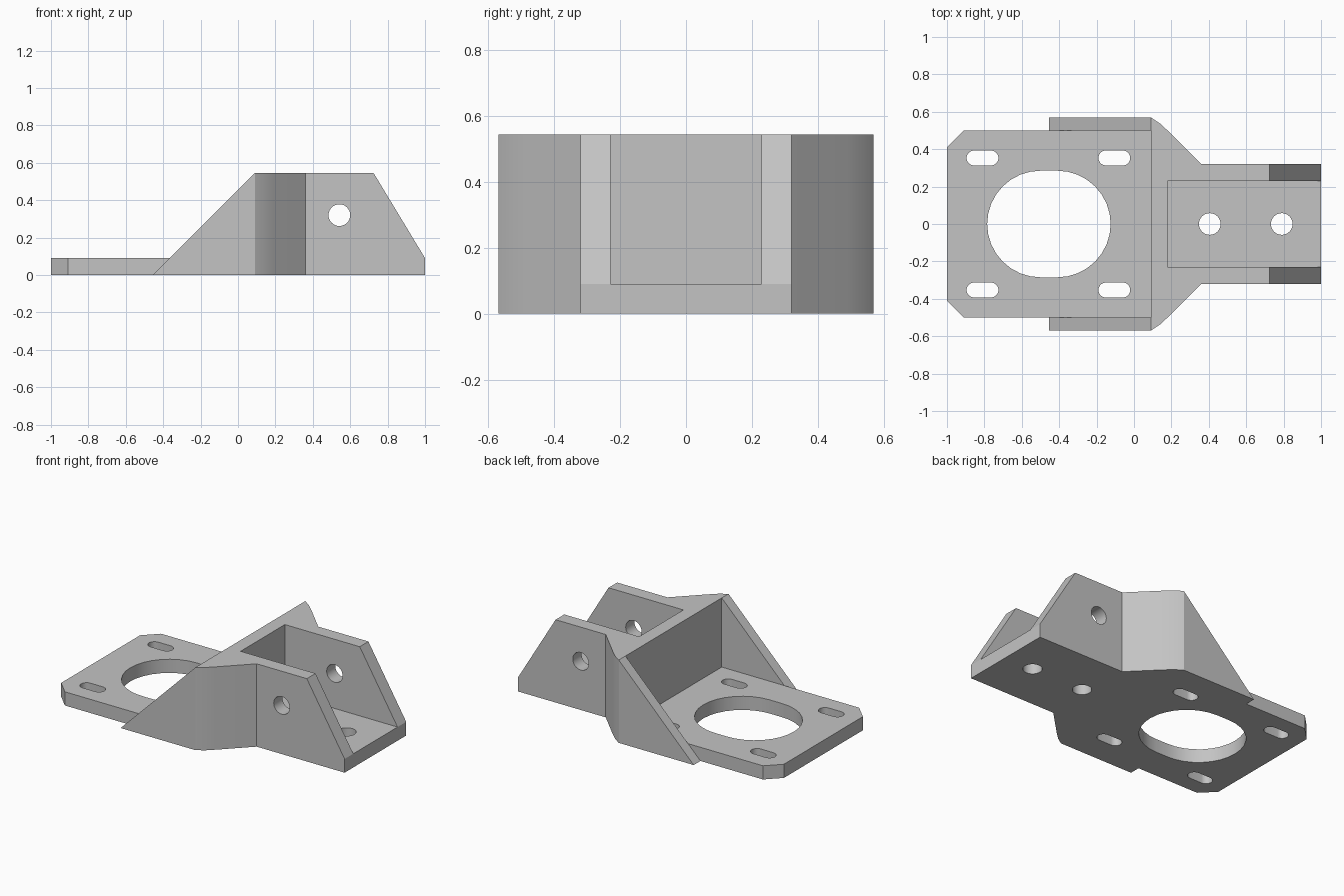
import bpy, bmesh, math
from mathutils import Vector

if "Cube" in bpy.data.objects:
    bpy.data.objects.remove(bpy.data.objects["Cube"])

GREY = (0.55, 0.55, 0.55, 1)
metal = bpy.data.materials.new("plain_grey")
metal.use_nodes = True
metal.diffuse_color = GREY
metal.node_tree.nodes["Principled BSDF"].inputs["Base Color"].default_value = GREY


def prism(name, points, low, high, axis="z"):
    """Extrude an outline along z (points are x, y) or along y (points are x, z)."""
    place = (lambda a, b, t: (a, b, t)) if axis == "z" else (lambda a, b, t: (a, t, b))
    bm = bmesh.new()
    face = bm.faces.new([bm.verts.new(place(a, b, low)) for a, b in points])
    result = bmesh.ops.extrude_face_region(bm, geom=[face])
    moved = [v for v in result["geom"] if isinstance(v, bmesh.types.BMVert)]
    bmesh.ops.translate(bm, verts=moved, vec=Vector(place(0, 0, high - low)))
    bmesh.ops.recalc_face_normals(bm, faces=bm.faces)
    mesh = bpy.data.meshes.new(name)
    bm.to_mesh(mesh)
    bm.free()
    mesh.materials.append(metal)
    obj = bpy.data.objects.new(name, mesh)
    bpy.context.collection.objects.link(obj)
    return obj


def rectangle(x0, x1, y0, y1):
    return [(x0, y0), (x1, y0), (x1, y1), (x0, y1)]


def slot(cx, cy, radius, stretch=0.0, steps=16):
    """Round hole, drawn out along x by the stretch on both sides."""
    points = []
    for side in (1, -1):
        for i in range(steps + 1):
            if side == -1 and stretch == 0 and i in (0, steps):
                continue
            a = math.pi * (i / steps - side / 2)
            points.append((cx + side * stretch + radius * math.cos(a),
                           cy + radius * math.sin(a)))
    return points


def cut(obj, cutter):
    cutter.hide_render = True
    mod = obj.modifiers.new("cut", "BOOLEAN")
    mod.operation = "DIFFERENCE"
    mod.solver = "EXACT"
    mod.object = cutter
    bpy.context.view_layer.objects.active = obj
    bpy.ops.object.modifier_apply(modifier=mod.name)
    bpy.data.objects.remove(cutter)


PLATE, TOP, WALL = 0.09, 0.545, 0.09

# Bracket body from its mirrored plan outline
half = [(-1, 0.41), (-0.91, 0.5), (WALL, 0.5), (WALL, 0.57), (0.14, 0.537),
        (0.19, 0.49), (0.36, 0.32), (1, 0.32)]
outline = half + [(x, -y) for x, y in reversed(half)]
body = prism("bracket_body", outline, 0, TOP)

# Open plate in front of the wall, channel between the flanges, sloped flange ends
cut(body, prism("plate_cutter", rectangle(-1.2, WALL, -0.8, 0.8), PLATE, 1))
cut(body, prism("channel_cutter", rectangle(0.18, 1.2, -0.23, 0.23), PLATE, 1))
slope = [(0.725, TOP), (1, PLATE), (1.3, PLATE), (1.3, 1), (0.725, 1)]
cut(body, prism("slope_cutter", slope, -0.8, 0.8, "y"))

# Large opening, four adjusting slots, two floor holes and the cross hole
holes = [slot(-0.455, 0, 0.285, 0.045)]
holes += [slot(x, y, 0.04, 0.045) for x in (-0.81, -0.105) for y in (-0.353, 0.353)]
holes += [slot(x, 0, 0.058) for x in (0.405, 0.79)]
for points in holes:
    cut(body, prism("hole_cutter", points, -0.2, 0.3))
cut(body, prism("cross_hole_cutter", slot(0.542, 0.32, 0.058), -0.8, 0.8, "y"))

# Triangular gussets on both sides of the plate
triangle = [(-0.455, 0), (WALL, 0), (WALL, TOP)]
left_gusset = prism("left_gusset", triangle, 0.5, 0.57, "y")
right_gusset = prism("right_gusset", triangle, -0.57, -0.5, "y")

# Smooth the holes and rounded corners, keep the edges crisp
for obj in bpy.context.scene.objects:
    obj.select_set(obj in (body, left_gusset, right_gusset))
bpy.context.view_layer.objects.active = body
bpy.ops.object.shade_smooth_by_angle(angle=math.radians(25))
